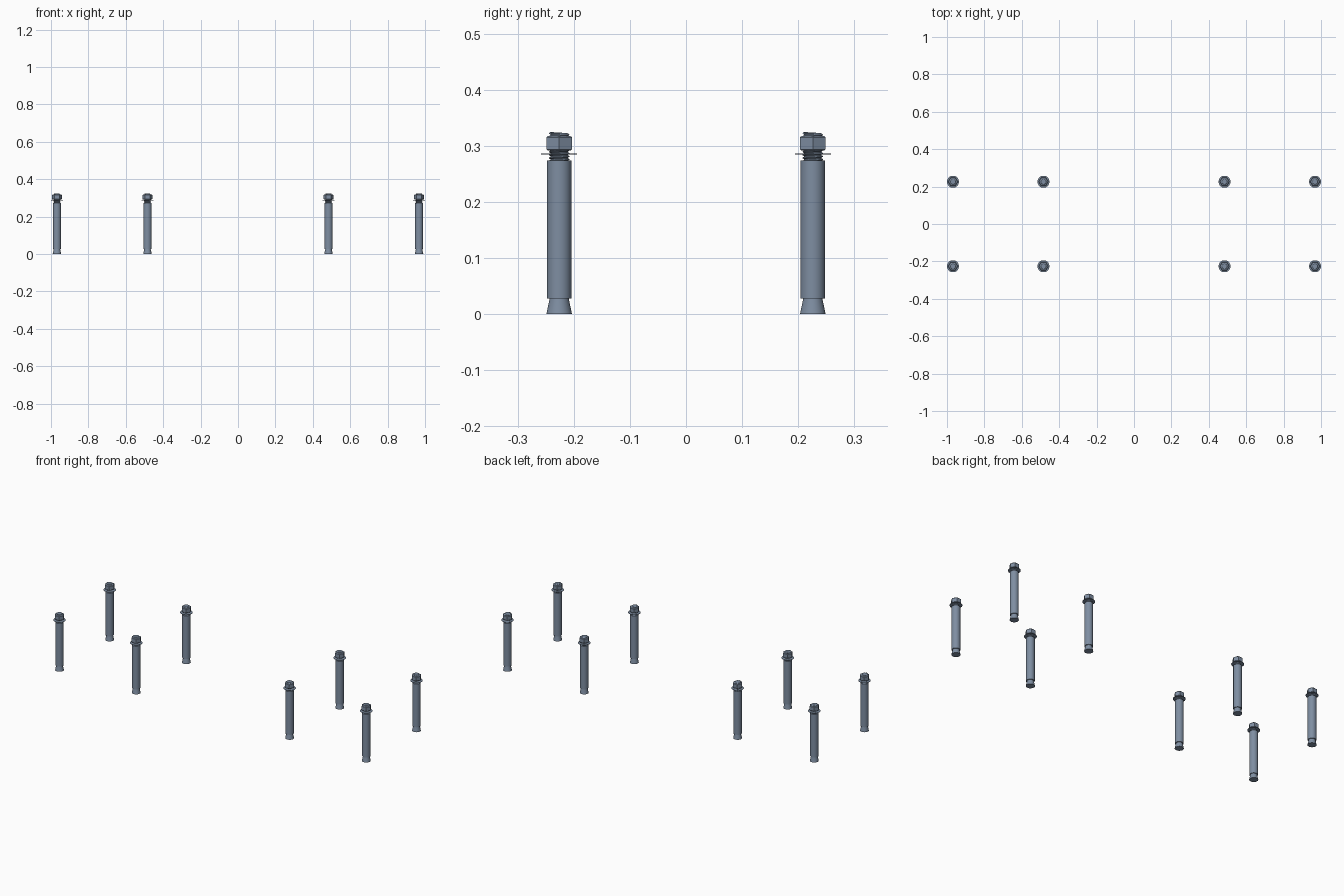
import bpy, bmesh, math

if "Cube" in bpy.data.objects:
    bpy.data.objects.remove(bpy.data.objects["Cube"])

steel = bpy.data.materials.new("blue grey steel")
steel.diffuse_color = (0.21, 0.27, 0.36, 1)
steel.use_nodes = True
steel.node_tree.nodes["Principled BSDF"].inputs["Base Color"].default_value = steel.diffuse_color
XS, YS = (-0.968, -0.484, 0.484, 0.968), (-0.226, 0.226)


def lathe(name, profile, n, x, y, closed=False, phase=0.0, pitch=0.0):
    """Revolve (radius, z) points; pitch turns ridges into a helix."""
    bm = bmesh.new()
    rings = []
    for r, z in profile:
        rings.append([bm.verts.new((r * math.cos(phase + math.tau * i / n),
                                    r * math.sin(phase + math.tau * i / n), z))
                      for i in range(n)])
    pairs = list(zip(rings, rings[1:]))
    if closed:
        pairs.append((rings[-1], rings[0]))
    for a, b in pairs:
        for i in range(n):
            j = (i + 1) % n
            bm.faces.new((a[i], a[j], b[j], b[i]))
    if not closed:
        bm.faces.new(rings[0])
        bm.faces.new(rings[-1])
    return finish(name, bm, x, y)


def finish(name, bm, x, y):
    bmesh.ops.recalc_face_normals(bm, faces=bm.faces)
    me = bpy.data.meshes.new(name)
    bm.to_mesh(me)
    bm.free()
    me.materials.append(steel)
    ob = bpy.data.objects.new(name, me)
    bpy.context.collection.objects.link(ob)
    ob.location = (x, y, 0)
    bpy.ops.object.select_all(action='DESELECT')
    ob.select_set(True)
    bpy.context.view_layer.objects.active = ob
    bpy.ops.object.shade_smooth_by_angle(angle=math.radians(30))
    return ob


def thread(name, x, y, z0=0.266, z1=0.320, pitch=0.0055, n=24):
    """Helical ridge wound around the stud."""
    bm = bmesh.new()
    prev = None
    for i in range(int((z1 - z0) / pitch * n)):
        a = math.tau * i / n
        z = z0 + pitch * i / n
        cur = [bm.verts.new((r * math.cos(a), r * math.sin(a), z + dz))
               for r, dz in ((0.015, 0), (0.0185, 0.0022), (0.0185, 0.003), (0.015, 0.0052))]
        if prev:
            for k in range(4):
                m = (k + 1) % 4
                bm.faces.new((prev[k], prev[m], cur[m], cur[k]))
        else:
            bm.faces.new(cur)
        prev = cur
    bm.faces.new(prev)
    return finish(name, bm, x, y)


for x in XS:
    for y in YS:
        # stud with flared expansion cone at the foot
        lathe("stud", [(0.0228, 0), (0.0165, 0.030), (0.0155, 0.04),
                       (0.0155, 0.321), (0.014, 0.323)], 32, x, y)
        # open-ended expansion sleeve
        lathe("sleeve", [(0.0218, 0.028), (0.0218, 0.274),
                         (0.0170, 0.274), (0.0170, 0.028)], 32, x, y, True)
        # thin wide washer
        lathe("washer", [(0.032, 0.2842), (0.032, 0.2858),
                         (0.0175, 0.2858), (0.0175, 0.2842)], 32, x, y, True)
        # hex nut, corners along x, chamfered ends
        lathe("hex_nut", [(0.0235, 0.2915), (0.0262, 0.2935), (0.0262, 0.315),
                          (0.0235, 0.317)], 6, x, y)
        thread("thread", x, y)
